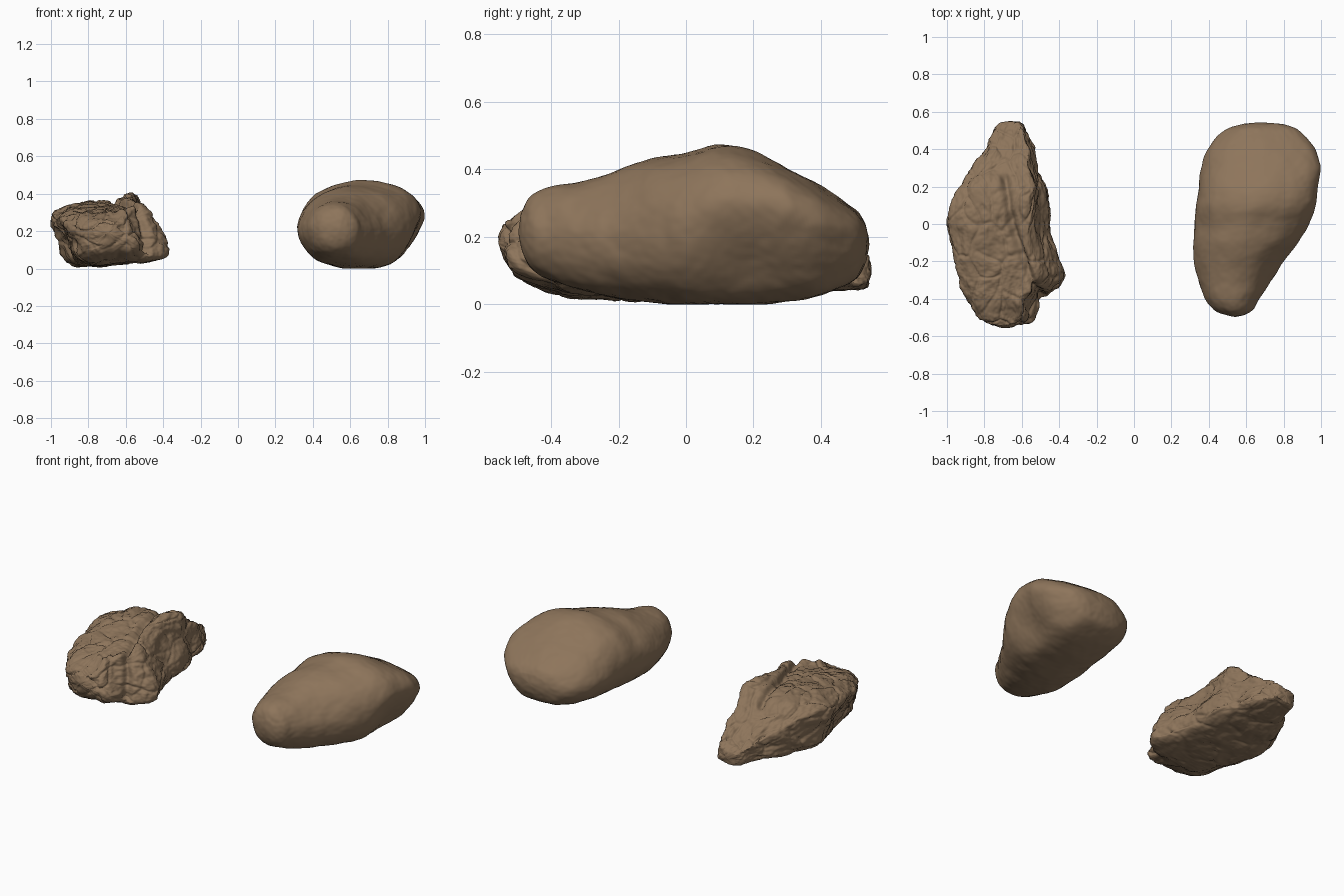
import bpy, bmesh, math
from mathutils import Vector, noise

cube = bpy.data.objects.get("Cube")
if cube:
    bpy.data.objects.remove(cube, do_unlink=True)

stone = bpy.data.materials.new("brown stone")
stone.use_nodes = True
colour = (0.27, 0.178, 0.105, 1)
stone.diffuse_color = colour
bsdf = stone.node_tree.nodes["Principled BSDF"]
bsdf.inputs["Base Color"].default_value = colour
bsdf.inputs["Roughness"].default_value = 0.9


def spline(points, count, closed=False):
    """Resample a list of tuples along a Catmull-Rom curve."""
    n = len(points)
    spans = n if closed else n - 1
    pick = (lambda i: points[i % n]) if closed else (lambda i: points[max(0, min(n - 1, i))])
    out = []
    for k in range(count):
        s = k * spans / (count if closed else count - 1)
        i = min(int(s), spans - 1)
        t = s - i
        out.append([0.5 * (2 * b + (c - a) * t + (2 * a - 5 * b + 4 * c - d) * t ** 2
                           + (3 * b - a - 3 * c + d) * t ** 3)
                    for a, b, c, d in zip(pick(i - 1), pick(i), pick(i + 1), pick(i + 2))])
    return out


def loft_rock(name, stations, front, back, rings, sides, relief):
    """Sweep unit sections, blended front to back, through (y, xmin, xmax, zmin, zmax)."""
    bm = bmesh.new()
    front, back = spline(front, sides, True), spline(back, sides, True)
    loops = []
    for y, x0, x1, z0, z1 in spline(stations, rings):
        t = max(0, min(1, (y + 0.2) / 0.5))
        loops.append([])
        for (fu, fv), (bu, bv) in zip(front, back):
            u, v = fu + (bu - fu) * t, fv + (bv - fv) * t
            loops[-1].append(bm.verts.new((x0 + u * (x1 - x0), y, z0 + v * (z1 - z0))))

    def bridge(a, b):
        for i in range(sides):
            j = (i + 1) % sides
            bm.faces.new((a[i], a[j], b[j], b[i]))

    for a, b in zip(loops, loops[1:]):
        bridge(a, b)
    # Rounded end caps from shrinking rings
    for prev, way in ((loops[0], -1), (loops[-1], 1)):
        rim = [v.co.copy() for v in prev]
        centre = sum(rim, Vector()) / sides
        for shrink in (0.8, 0.6, 0.4, 0.2):
            bulge = Vector((0, way * 0.01 * (1 - shrink), 0))
            ring = [bm.verts.new(centre.lerp(co, shrink) + bulge) for co in rim]
            bridge(prev, ring)
            prev = ring
        tip = bm.verts.new(centre + Vector((0, way * 0.01, 0)))
        for i in range(sides):
            bm.faces.new((prev[i], prev[(i + 1) % sides], tip))
    bmesh.ops.recalc_face_normals(bm, faces=bm.faces)
    for _ in range(3):
        bmesh.ops.smooth_vert(bm, verts=bm.verts, factor=0.5,
                              use_axis_x=True, use_axis_y=True, use_axis_z=True)
    bm.normal_update()
    moves = [(v, v.normal * relief(v.co, v.normal)) for v in bm.verts]
    for v, move in moves:
        v.co += move
        v.co.z = max(v.co.z, 0)
    mesh = bpy.data.meshes.new(name)
    bm.to_mesh(mesh)
    bm.free()
    mesh.materials.append(stone)
    mesh.shade_smooth()
    obj = bpy.data.objects.new(name, mesh)
    bpy.context.collection.objects.link(obj)


def segment_distance(p, a, b):
    a, b, p = Vector(a), Vector(b), p.to_2d()
    t = max(0, min(1, (p - a).dot(b - a) / (b - a).length_squared))
    return (p - a.lerp(b, t)).length


# Water-worn boulder: gentle swells with an undercut flank
def worn_relief(p, n):
    h = 0.006 * noise.noise(p * 6) + 0.003 * noise.noise(p * 15)
    h += 0.0015 * noise.noise(p * 40)
    hollow = (p - Vector((0.92, 0.18, 0.1))).length
    return h - 0.03 * math.exp(-(hollow / 0.13) ** 2)


loft_rock(
    "smooth_boulder",
    [(-0.49, 0.5, 0.59, 0.16, 0.27), (-0.46, 0.43, 0.64, 0.11, 0.32), (-0.4, 0.38, 0.67, 0.07, 0.352),
     (-0.3, 0.345, 0.735, 0.04, 0.37), (-0.2, 0.32, 0.8, 0.02, 0.4), (-0.1, 0.315, 0.88, 0.01, 0.435),
     (0, 0.32, 0.94, 0, 0.45), (0.1, 0.33, 0.975, 0, 0.475), (0.2, 0.345, 0.99, 0, 0.455),
     (0.3, 0.36, 1, 0.01, 0.405), (0.4, 0.39, 0.97, 0.03, 0.35), (0.5, 0.48, 0.88, 0.07, 0.285),
     (0.535, 0.59, 0.8, 0.13, 0.24)],
    [(0, 0.5), (0.05, 0.68), (0.17, 0.85), (0.4, 0.98), (0.65, 0.97), (0.85, 0.82), (0.97, 0.62),
     (1, 0.42), (0.94, 0.2), (0.76, 0.03), (0.45, 0), (0.2, 0.08), (0.05, 0.28)],
    [(0, 0.5), (0.06, 0.73), (0.2, 0.9), (0.47, 1), (0.75, 0.96), (0.93, 0.87), (1, 0.7),
     (0.96, 0.47), (0.87, 0.22), (0.72, 0.03), (0.42, 0), (0.19, 0.09), (0.05, 0.28)],
    120, 140, worn_relief)


# Weathered boulder: chipped plates, pits and a long cleft over the top
cleft = [(-0.47, -0.42), (-0.56, -0.28), (-0.66, 0), (-0.69, 0.25)]


def craggy_relief(p, n):
    q = p + 0.04 * noise.noise_vector(p * 6)
    q.y *= 0.6
    near = noise.voronoi(q * 8)[0]
    h = 0.012 * noise.noise(p * 6) + 0.01 * noise.noise(q * 13)
    h += 0.007 * noise.fractal(q * 28, 0.8, 2, 4)
    # Cracks between the plates
    h -= 0.008 * math.exp(-((near[1] - near[0]) / 0.08) ** 2)
    # Layered ledges along the flanks
    h += 0.007 * noise.noise(Vector((q.x * 6, q.y * 6, q.z * 30))) * (1 - abs(n.z))
    if n.z < -0.5:
        h *= 0.6
    if n.z > -0.2:
        d = min(segment_distance(p, a, b) for a, b in zip(cleft, cleft[1:]))
        h -= 0.035 * math.exp(-(d / 0.02) ** 2)
    return h


loft_rock(
    "craggy_boulder",
    [(-0.54, -0.77, -0.62, 0.13, 0.24), (-0.5, -0.84, -0.53, 0.08, 0.275), (-0.4, -0.895, -0.5, 0.035, 0.32),
     (-0.34, -0.925, -0.41, 0.02, 0.33), (-0.27, -0.945, -0.365, 0.015, 0.345), (-0.2, -0.955, -0.39, 0.01, 0.355),
     (-0.1, -0.98, -0.42, 0.01, 0.37), (0, -1, -0.45, 0.01, 0.385), (0.1, -0.98, -0.46, 0.015, 0.395),
     (0.2, -0.93, -0.47, 0.02, 0.385), (0.3, -0.87, -0.515, 0.03, 0.31), (0.4, -0.8, -0.53, 0.035, 0.24),
     (0.5, -0.76, -0.57, 0.04, 0.18), (0.54, -0.72, -0.6, 0.05, 0.14)],
    [(0, 0.67), (0.06, 0.79), (0.2, 0.91), (0.4, 0.93), (0.58, 0.95), (0.72, 1), (0.8, 0.9),
     (0.87, 0.7), (0.95, 0.48), (1, 0.27), (0.94, 0.1), (0.6, 0.03), (0.27, 0), (0.13, 0.12), (0.07, 0.38)],
    [(0, 0.67), (0.06, 0.78), (0.2, 0.88), (0.4, 0.85), (0.6, 0.9), (0.78, 1), (0.88, 0.98),
     (0.92, 0.75), (0.96, 0.5), (1, 0.25), (0.92, 0.1), (0.6, 0.03), (0.24, 0), (0.1, 0.12), (0.05, 0.38)],
    190, 200, craggy_relief)
